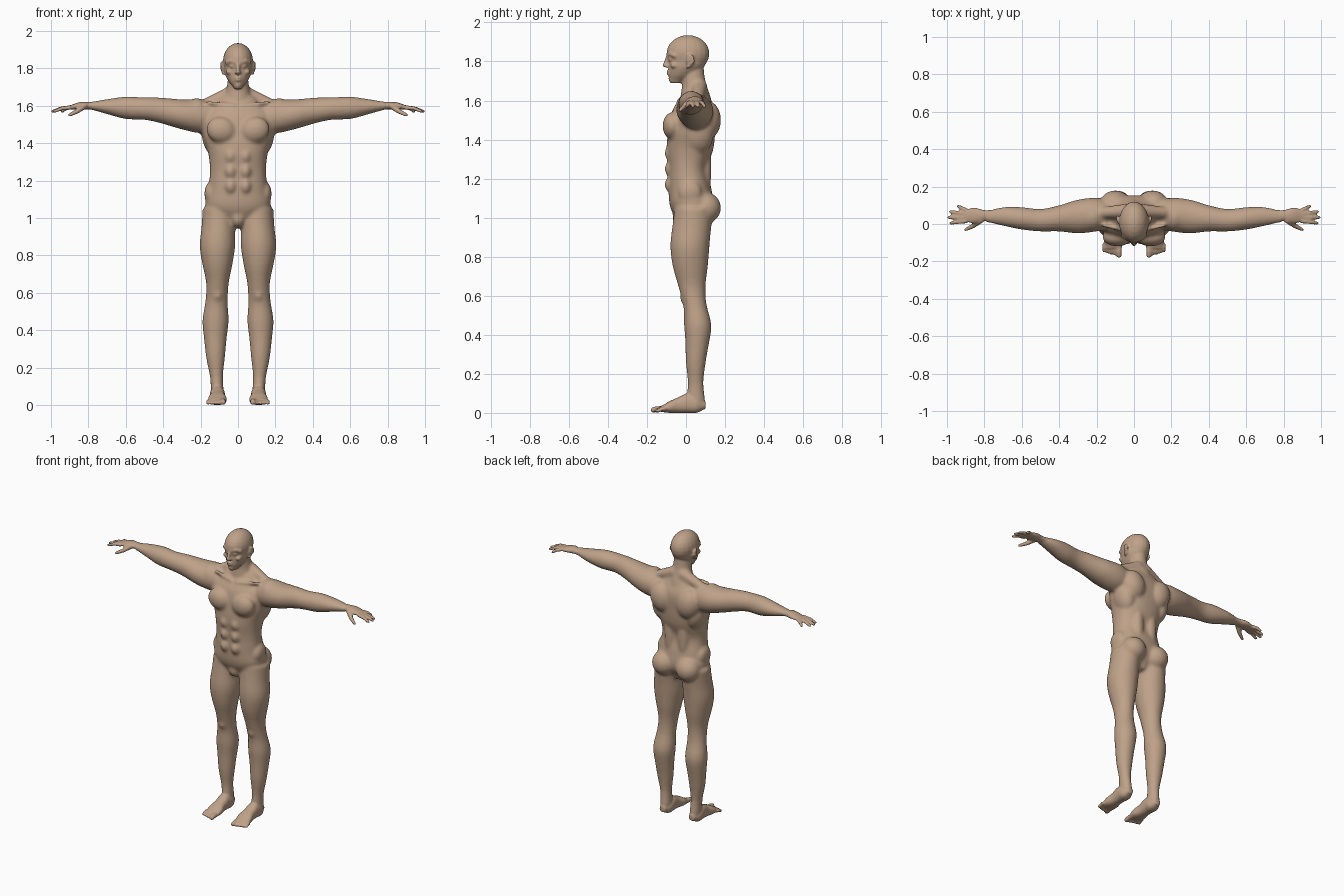
import bpy
import bmesh
import math
from mathutils import Matrix, Vector

if "Cube" in bpy.data.objects:
    bpy.data.objects.remove(bpy.data.objects["Cube"], do_unlink=True)

SIDES = (1, -1)
AXES = {"x": (0, 1, 2), "y": (1, 0, 2), "z": (2, 0, 1)}

# Unit sphere that every rounded part is copied from
sphere = bmesh.new()
bmesh.ops.create_uvsphere(sphere, u_segments=20, v_segments=12, radius=1)
sphere.verts.index_update()
SPHERE_POINTS = [v.co.copy() for v in sphere.verts]
SPHERE_FACES = [[v.index for v in f.verts] for f in sphere.faces]
sphere.free()


def profile(values, t):
    """Smooth curve through evenly spaced values; a single number stays constant."""
    if not isinstance(values, list):
        return values
    last = len(values) - 1
    i = min(int(t * last), last - 1)
    f = t * last - i
    before, start, end, after = (values[max(0, min(last, i + k))] for k in (-1, 0, 1, 2))
    slope_in, slope_out = (end - before) / 2, (after - start) / 2
    ease = f * f * (3 - 2 * f)
    return (start + (end - start) * ease + slope_in * f * (1 - f) ** 2
            - slope_out * f * f * (1 - f))


def loft(bm, axis, start, end, centre_u, centre_v, radius_u, radius_v, side=1, power=2, count=30):
    """Skin rounded cross-sections along an axis, each dimension following its own profile."""
    along, u, v = AXES[axis]
    rings = []
    for step in range(count + 1):
        t = step / count
        cu, cv, ru, rv = (profile(p, t) for p in (centre_u, centre_v, radius_u, radius_v))
        ring = []
        for k in range(count):
            ang = math.tau * k / count
            co = [0, 0, 0]
            co[along] = start + (end - start) * t
            for i, c, r, wave in ((u, cu, ru, math.cos(ang)), (v, cv, rv, math.sin(ang))):
                co[i] = c + r * math.copysign(abs(wave) ** (2 / power), wave)
            co[0] *= side
            ring.append(bm.verts.new(co))
        rings.append(ring)
    for a, b in zip(rings, rings[1:]):
        for k in range(count):
            n = (k + 1) % count
            bm.faces.new((a[k], a[n], b[n], b[k]))
    bm.faces.new(rings[0])
    bm.faces.new(rings[-1])


def ball(bm, centre, radii, side=1, tilt=0):
    """Ellipsoid, tilted sideways in degrees."""
    x, y, z = centre
    matrix = (Matrix.Translation((x * side, y, z))
              @ Matrix.Rotation(math.radians(tilt * side), 4, "Y")
              @ Matrix.Diagonal((*radii, 1)))
    verts = [bm.verts.new(matrix @ p) for p in SPHERE_POINTS]
    for face in SPHERE_FACES:
        bm.faces.new([verts[i] for i in face])


def tube(bm, points, thick, thin, side=1):
    """Round-ended tube through the points, tapering from thick to thin."""
    points = [Vector((x * side, y, z)) for x, y, z in points]
    last = len(points) - 1
    radii = [thick + (thin - thick) * i / last for i in range(last + 1)]
    for p, r in zip(points, radii):
        ball(bm, p, (r, r, r))
    for p, q, r, s in zip(points, points[1:], radii, radii[1:]):
        turn = (q - p).to_track_quat("Z", "Y").to_matrix().to_4x4()
        bmesh.ops.create_cone(bm, cap_ends=True, segments=16, radius1=r, radius2=s,
                              depth=(q - p).length, matrix=Matrix.Translation((p + q) / 2) @ turn)


def fuse(bm, name, voxel, smoothing):
    """Melt all overlapping shells into one continuous skin."""
    bmesh.ops.recalc_face_normals(bm, faces=bm.faces)
    raw = bpy.data.meshes.new(name)
    bm.to_mesh(raw)
    bm.free()
    shell = bpy.data.objects.new(name, raw)
    remesh = shell.modifiers.new("Skin", "REMESH")
    remesh.mode = "VOXEL"
    remesh.voxel_size = voxel
    soften = shell.modifiers.new("Soften", "SMOOTH")
    soften.factor = .5
    soften.iterations = smoothing
    bpy.context.collection.objects.link(shell)
    depsgraph = bpy.context.evaluated_depsgraph_get()
    mesh = bpy.data.meshes.new_from_object(shell.evaluated_get(depsgraph))
    bpy.data.objects.remove(shell, do_unlink=True)
    return mesh


bm = bmesh.new()

# Torso and neck
loft(bm, "z", .95, 1.65, centre_u=0, centre_v=[.03, .03, .02, .01, .02, .03, .04, .05],
     radius_u=[.05, .17, .16, .15, .16, .19, .19, .09],
     radius_v=[.06, .11, .11, .1, .12, .12, .11, .06], power=2.3)
loft(bm, "z", 1.6, 1.8, centre_u=0, centre_v=[.05, .03],
     radius_u=[.08, .06, .05], radius_v=[.08, .06, .06])
ball(bm, (0, -.03, 1), (.04, .04, .05))

for side in SIDES:
    # Arm down to the wrist
    loft(bm, "x", .1, .8, centre_u=[.05, .05, .04, .03, .02, .03, .04, .04],
         centre_v=[1.54, 1.55, 1.58, 1.59, 1.6],
         radius_u=[.07, .09, .09, .07, .06, .06, .05, .03],
         radius_v=[.07, .09, .08, .07, .06, .06, .04, .02], side=side)
    # Leg down to the ankle
    loft(bm, "z", 1.05, .05, centre_u=[.1, .11, .11, .12, .12, .11],
         centre_v=[.04, .02, .03, .06, .05, .05],
         radius_u=[.09, .09, .095, .08, .06, .06, .07, .06, .05, .035, .035],
         radius_v=[.1, .1, .1, .09, .07, .06, .07, .06, .05, .04, .05], side=side)
    # Chest, side, shoulder blade and spine muscles
    ball(bm, (.09, -.07, 1.47), (.08, .05, .07), side, tilt=-15)
    ball(bm, (.13, .06, 1.42), (.06, .08, .1), side, tilt=15)
    ball(bm, (.1, .11, 1.5), (.08, .07, .1), side, tilt=15)
    ball(bm, (.05, .09, 1.25), (.04, .04, .2), side)
    # Shoulder, buttock, hip and knee
    ball(bm, (.22, .04, 1.56), (.07, .08, .08), side)
    ball(bm, (.09, .1, 1.05), (.08, .08, .08), side)
    ball(bm, (.15, .02, 1.13), (.03, .06, .06), side)
    ball(bm, (.11, 0, .59), (.03, .03, .04), side)
    # Neck slope and collarbone
    tube(bm, [(.03, .07, 1.67), (.17, .06, 1.61)], .04, .03, side)
    tube(bm, [(.02, -.04, 1.6), (.16, -.01, 1.62)], .01, .01, side)
    # Stomach muscles
    for row in range(3):
        ball(bm, (.04, -.08, 1.17 + .08 * row), (.03, .03, .04), side)

base = fuse(bm, "base", voxel=.009, smoothing=6)
bm = bmesh.new()

# Skull and jaw
ball(bm, (0, .01, 1.84), (.08, .11, .095))
loft(bm, "z", 1.69, 1.85, centre_u=0, centre_v=[-.05, -.02, 0, .01, .01],
     radius_u=[.02, .05, .07, .075, .08], radius_v=[.03, .07, .09, .1, .1])
# Nose, lips and chin
tube(bm, [(0, -.09, 1.83), (0, -.11, 1.78)], .01, .01)
for lip in (1.75, 1.737):
    ball(bm, (0, -.085, lip), (.02, .015, .006))
ball(bm, (0, -.07, 1.71), (.02, .02, .02))

for side in SIDES:
    # Brow, eye, cheek, nostril and ear
    tube(bm, [(.01, -.09, 1.83), (.04, -.08, 1.84), (.06, -.06, 1.83)], .01, .01, side)
    ball(bm, (.03, -.077, 1.81), (.014, .013, .009), side)
    ball(bm, (.045, -.06, 1.78), (.02, .02, .015), side)
    ball(bm, (.01, -.1, 1.776), (.01, .01, .008), side)
    ball(bm, (.08, .02, 1.8), (.01, .02, .03), side, tilt=15)
    tube(bm, [(.08, .01, 1.77), (.09, .04, 1.8), (.09, .03, 1.83), (.085, .01, 1.83)],
         .006, .006, side)

    # Palm
    loft(bm, "x", .77, .91, centre_u=.045, centre_v=[1.6, 1.6, 1.59],
         radius_u=[.03, .03, .04, .04, .03], radius_v=[.02, .02, .01], side=side)
    # Fingers and thumb
    for i, reach in enumerate((.98, .99, .98, .94)):
        root = Vector((.9, .015 + .02 * i, 1.59))
        tip = Vector((reach, .005 + .03 * i, 1.57))
        knuckle = root.lerp(tip, .5) + Vector((0, 0, .006))
        tube(bm, [root, knuckle, tip], .012, .009, side)
    tube(bm, [(.82, .02, 1.6), (.86, -.01, 1.57), (.9, -.03, 1.55)], .017, .009, side)

    # Foot
    loft(bm, "y", .1, -.13, centre_u=.11, centre_v=[.04, .04, .05, .04, .03, .02],
         radius_u=[.02, .04, .04, .04, .05, .045],
         radius_v=[.02, .04, .05, .04, .03, .015], side=side, power=2.4)
    # Toes, shrinking outward
    for i in range(5):
        x = .08 + .02 * i
        thickness = .01 if i else .015
        tip = -.166 + .006 * i
        tube(bm, [(x, -.11, .02), (x, tip + .02, .02), (x, tip, thickness)],
             thickness, thickness, side)

# Join the details to the softened base
bm.from_mesh(base)
bpy.data.meshes.remove(base)
mesh = fuse(bm, "body", voxel=.0065, smoothing=2)
mesh.shade_smooth()

# Skin colour
skin = bpy.data.materials.new("skin")
skin.use_nodes = True
colour = (.52, .36, .25, 1)
skin.diffuse_color = colour
skin.node_tree.nodes["Principled BSDF"].inputs["Base Color"].default_value = colour
mesh.materials.clear()
mesh.materials.append(skin)

body = bpy.data.objects.new("body", mesh)
bpy.context.collection.objects.link(body)
